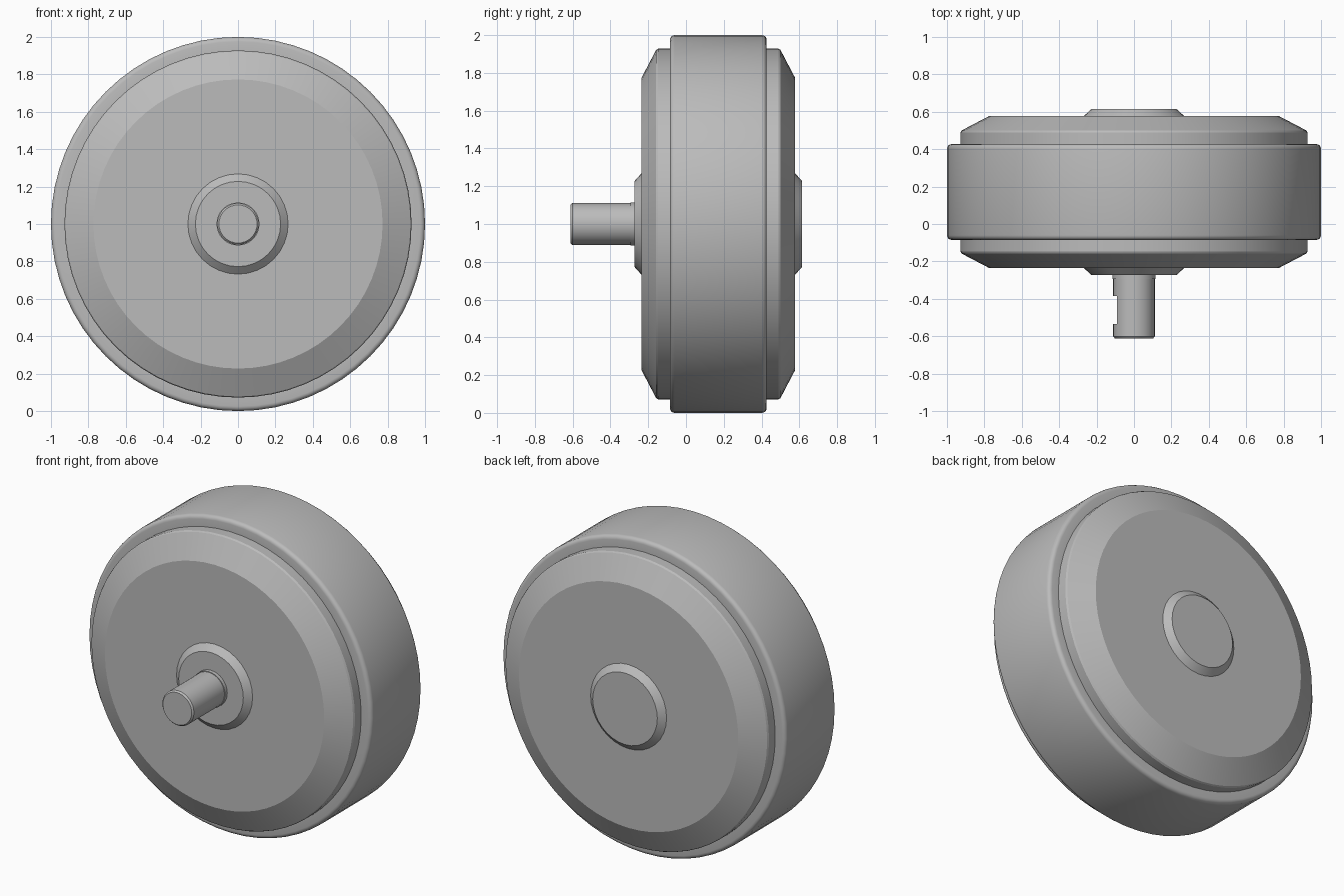
import bpy, bmesh, math

if "Cube" in bpy.data.objects:
    bpy.data.objects.remove(bpy.data.objects["Cube"])

grey = bpy.data.materials.new("plain_grey")
grey.diffuse_color = (0.5, 0.5, 0.5, 1)
grey.use_nodes = True
grey.node_tree.nodes["Principled BSDF"].inputs["Base Color"].default_value = grey.diffuse_color


def lathe(name, profile, sides, closed=False, angle=20):
    """Spin (radius, y) points around the wheel axis at z = 1."""
    bm = bmesh.new()
    rings = []
    for r, y in profile:
        rings.append([bm.verts.new((r * math.sin(2 * math.pi * i / sides), y,
                                    1 + r * math.cos(2 * math.pi * i / sides)))
                      for i in range(sides)])
    pairs = list(zip(rings, rings[1:]))
    if closed:
        pairs.append((rings[-1], rings[0]))
    else:
        bm.faces.new(rings[0])
        bm.faces.new(rings[-1])
    for a, b in pairs:
        for i in range(sides):
            j = (i + 1) % sides
            bm.faces.new((a[i], a[j], b[j], b[i]))
    bmesh.ops.recalc_face_normals(bm, faces=bm.faces)
    mesh = bpy.data.meshes.new(name)
    bm.to_mesh(mesh)
    bm.free()
    mesh.materials.append(grey)
    obj = bpy.data.objects.new(name, mesh)
    bpy.context.collection.objects.link(obj)
    bpy.ops.object.select_all(action='DESELECT')
    obj.select_set(True)
    bpy.context.view_layer.objects.active = obj
    bpy.ops.object.shade_smooth_by_angle(angle=math.radians(angle))
    return obj


MID = 0.171  # middle of the wheel along y

# Outer rim ring with rounded edges
corner = [(0.975 + 0.025 * math.cos(a), 0.231 + 0.025 * math.sin(a))
          for a in [math.radians(d) for d in (0, 22.5, 45, 67.5, 90)]]
half = corner + [(0.915, 0.256)]
lathe("outer_rim", [(r, MID + d) for r, d in half]
      + [(r, MID - d) for r, d in reversed(half)], 64, closed=True, angle=30)

# Chamfered housing
half = [(0.928, 0.318), (0.922, 0.329), (0.773, 0.407)]
lathe("housing", [(r, MID - d) for r, d in reversed(half)]
      + [(r, MID + d) for r, d in half], 64, angle=25)

# Raised hubs on both faces
for name, s in (("front_hub", -1), ("back_hub", 1)):
    lathe(name, [(0.268, MID + s * 0.40), (0.268, MID + s * 0.407),
                 (0.228, MID + s * 0.443)], 32)

# Axle shoulder and axle with a chamfered tip
lathe("axle_shoulder", [(0.115, -0.25), (0.115, -0.295)], 32)
axle = lathe("axle", [(0.102, -0.612), (0.111, -0.602), (0.111, -0.25)], 32)

# Flat notch in the side of the axle
bpy.ops.mesh.primitive_cube_add(size=1, location=(-0.14, -0.46, 1))
cutter = bpy.context.object
cutter.name = "notch_cutter"
cutter.scale = (0.1, 0.15, 0.3)
cutter.hide_render = True
cutter.hide_viewport = True
cut = axle.modifiers.new("notch", 'BOOLEAN')
cut.operation = 'DIFFERENCE'
cut.solver = 'EXACT'
cut.object = cutter
